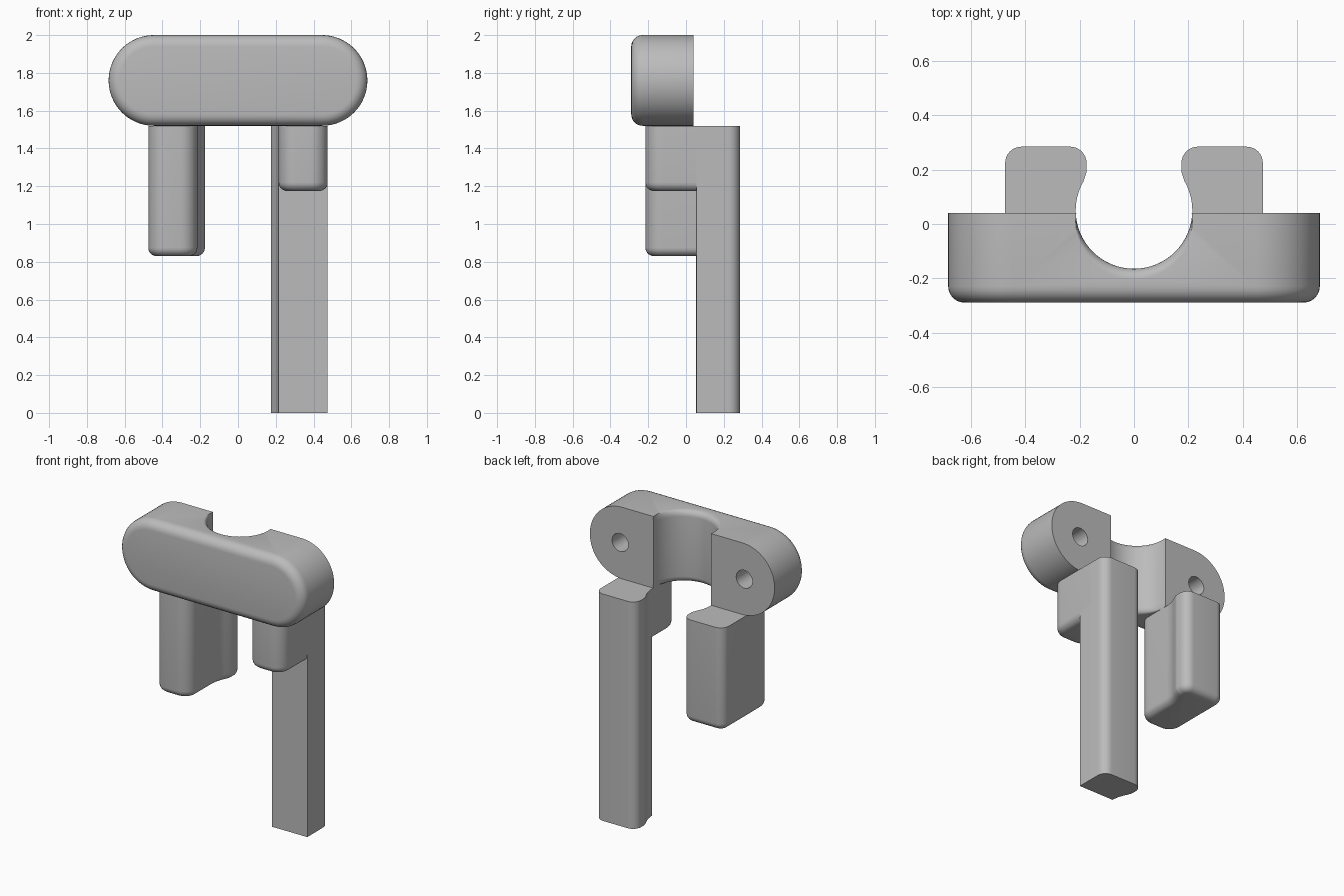
import bpy
import bmesh
from math import sin, cos, pi, radians
from mathutils import Vector

cube = bpy.data.objects.get("Cube")
if cube:
    bpy.data.objects.remove(cube, do_unlink=True)

grey = bpy.data.materials.new("plain_grey")
grey.use_nodes = True
grey.diffuse_color = (0.5, 0.5, 0.5, 1)
grey.node_tree.nodes["Principled BSDF"].inputs["Base Color"].default_value = grey.diffuse_color

BAR_LOW, BAR_HIGH, BAR_BACK, BAR_FRONT = 1.52, 2.0, 0.04, -0.29
BAR_MID = (BAR_LOW + BAR_HIGH) / 2
HOLE_Y, HOLE_R = 0.05, 0.215


def finish(name, bm):
    bmesh.ops.recalc_face_normals(bm, faces=bm.faces)
    mesh = bpy.data.meshes.new(name)
    bm.to_mesh(mesh)
    bm.free()
    mesh.materials.append(grey)
    obj = bpy.data.objects.new(name, mesh)
    bpy.context.collection.objects.link(obj)
    return obj


def loft(rings):
    """Skin a stack of equal-sized point rings and cap both ends."""
    bm = bmesh.new()
    loops = [[bm.verts.new(p) for p in ring] for ring in rings]
    n = len(loops[0])
    for a, b in zip(loops, loops[1:]):
        for i in range(n):
            j = (i + 1) % n
            bm.faces.new((a[i], a[j], b[j], b[i]))
    cap = bm.faces.new(loops[0])
    bm.faces.new(loops[-1])
    return bm, cap


def prism(name, outline, low, high, axis="z", fillet=0):
    """Extrude an outline, optionally rounding the rim at the low end."""
    def place(p, t):
        return (p[0], p[1], t) if axis == "z" else (p[0], t, p[1])
    bm, cap = loft([[place(p, t) for p in outline] for t in (low, high)])
    if fillet:
        bmesh.ops.recalc_face_normals(bm, faces=bm.faces)
        bmesh.ops.bevel(bm, geom=list(cap.edges), offset=fillet, segments=6,
                        profile=0.5, affect="EDGES", clamp_overlap=False)
    return finish(name, bm)


def rounded(corners, steps=8):
    """Outline from (x, y, radius) corners."""
    out = []
    for i, (x, y, r) in enumerate(corners):
        p = Vector((x, y))
        if r == 0:
            out.append(p)
            continue
        u = (Vector(corners[i - 1][:2]) - p).normalized()
        v = (Vector(corners[(i + 1) % len(corners)][:2]) - p).normalized()
        half = u.angle(v) / 2
        centre = p + (u + v).normalized() * r / sin(half)
        start = p + u * r / math_tan(half) - centre
        end = p + v * r / math_tan(half) - centre
        sweep = start.angle(end)
        for k in range(steps + 1):
            t = k / steps
            out.append(centre + (start * sin((1 - t) * sweep) + end * sin(t * sweep)) / sin(sweep))
    return out


def math_tan(a):
    return sin(a) / cos(a)


def cut(obj, cutter):
    cutter.hide_render = True
    mod = obj.modifiers.new("cut", "BOOLEAN")
    mod.operation, mod.solver, mod.object = "DIFFERENCE", "EXACT", cutter
    bpy.context.view_layer.objects.active = obj
    bpy.ops.object.modifier_apply(modifier=mod.name)
    bpy.data.objects.remove(cutter, do_unlink=True)


def circle(cx, cy, r, n):
    return [(cx + r * cos(2 * pi * i / n), cy + r * sin(2 * pi * i / n)) for i in range(n)]


# Top bar: a stadium with a rounded front rim
radius = (BAR_HIGH - BAR_LOW) / 2
stadium = []
for side in (1, -1):
    for k in range(33):
        a = -pi / 2 + pi * k / 32
        stadium.append((side * (0.445 + radius * cos(a)), BAR_MID + side * radius * sin(a)))
bar = prism("top_bar", stadium, BAR_FRONT, BAR_BACK, "y", fillet=0.06)

# Round channel through the bar, eased at both rims towards the front
soft = 0.04
rise = [(BAR_MID, 0)] + [(BAR_HIGH - soft + soft * sin(a), soft * (1 - cos(a)))
                         for a in (pi / 2 * k / 6 for k in range(7))] + [(BAR_HIGH + 0.1, soft)]
levels = [(2 * BAR_MID - z, s) for z, s in reversed(rise[1:])] + rise
rings = [[(x, y, z) for x, y in circle(0, HOLE_Y - s, HOLE_R, 64)] for z, s in levels]
cut(bar, finish("channel_cutter", loft(rings)[0]))

# Screw holes in the back face
for side in (1, -1):
    cut(bar, prism("screw_cutter", circle(side * 0.46, BAR_MID, 0.06, 32), -0.16, 0.1, "y"))

# Leg cross-section: curved inner side that follows the channel
back = [(0.475, 0.285, 0.06), (0.175, 0.285, 0.06), (0.175, 0.19, 0.04)]
curve = [(HOLE_R * cos(radians(d)), HOLE_Y + HOLE_R * sin(radians(d)), 0)
         for d in (30, 24, 18, 12, 6, 1)]
front = [(HOLE_R, -0.215, 0.09), (0.475, -0.215, 0.09)]

# Short leg, on the right
short = [(-x, y) for x, y in rounded(front + back + curve)]
short_leg = prism("short_leg", short, 0.83, BAR_LOW, fillet=0.045)

# Long leg, on the left: a back column with a short block in front
column = rounded([(0.475, 0.055, 0)] + back + curve)
long_leg = prism("long_leg", column, 0, BAR_LOW)
block = rounded(front + [(0.475, 0.16, 0), (HOLE_R, 0.16, 0)])
long_leg_block = prism("long_leg_front_block", block, 1.175, BAR_LOW, fillet=0.045)

# Smooth the rounded surfaces, keep the real edges sharp
bpy.ops.object.select_all(action="DESELECT")
for obj in (bar, short_leg, long_leg, long_leg_block):
    obj.select_set(True)
bpy.context.view_layer.objects.active = bar
bpy.ops.object.shade_smooth_by_angle(angle=radians(35))
